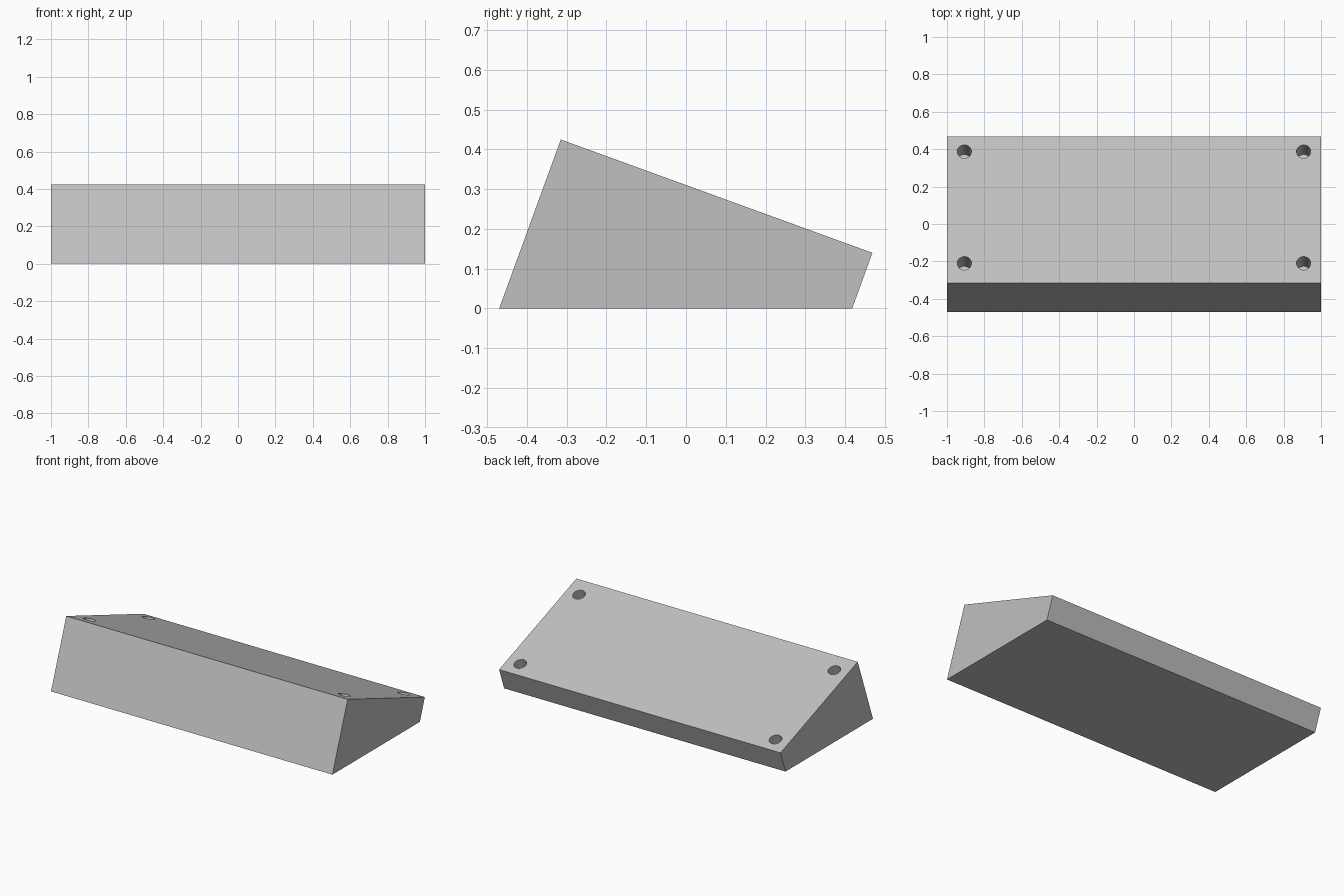
import bpy, bmesh, math
from mathutils import Matrix, Vector

cube = bpy.data.objects.get("Cube")
if cube:
    bpy.data.objects.remove(cube, do_unlink=True)

# Single plain grey finish
grey = bpy.data.materials.new("light_grey")
grey.use_nodes = True
colour = (0.53, 0.53, 0.53, 1)
grey.diffuse_color = colour
grey.node_tree.nodes["Principled BSDF"].inputs["Base Color"].default_value = colour

# Side profile (y, z): front foot, back foot, back top, front top
PROFILE = [(-0.47, 0), (0.418, 0), (0.469, 0.14), (-0.315, 0.425)]
back, front = Vector(PROFILE[2]), Vector(PROFILE[3])
slope = (front.y - back.y) / (back.x - front.x)
tilt = math.atan(slope)
HOLE_RADIUS, HOLE_DEPTH = 0.038, 0.15


def add_object(name, bm):
    bmesh.ops.recalc_face_normals(bm, faces=bm.faces)
    mesh = bpy.data.meshes.new(name)
    bm.to_mesh(mesh)
    bm.free()
    mesh.materials.append(grey)
    obj = bpy.data.objects.new(name, mesh)
    bpy.context.collection.objects.link(obj)
    return obj


# Wedge body, extruded across the width
bm = bmesh.new()
end = bm.faces.new([bm.verts.new((-1, y, z)) for y, z in PROFILE])
side = bmesh.ops.extrude_face_region(bm, geom=[end])["geom"]
bmesh.ops.translate(bm, vec=(2, 0, 0),
                    verts=[v for v in side if isinstance(v, bmesh.types.BMVert)])
body = add_object("wedge_body", bm)

# Four blind holes, drilled square to the sloping top
bm = bmesh.new()
for x in (-0.907, 0.907):
    for y in (-0.21, 0.387):
        z = back.y + (back.x - y) * slope
        place = (Matrix.Translation((x, y, z)) @ Matrix.Rotation(-tilt, 4, 'X'))
        bmesh.ops.create_cone(bm, cap_ends=True, segments=32, radius1=HOLE_RADIUS,
                              radius2=HOLE_RADIUS, depth=2 * HOLE_DEPTH, matrix=place)
cutter = add_object("hole_cutter", bm)
cutter.hide_render = True

drill = body.modifiers.new("holes", 'BOOLEAN')
drill.operation = 'DIFFERENCE'
drill.solver = 'EXACT'
drill.object = cutter
bpy.context.view_layer.objects.active = body
body.select_set(True)
cutter.select_set(False)
bpy.ops.object.modifier_apply(modifier=drill.name)
bpy.data.objects.remove(cutter, do_unlink=True)

# Smooth hole walls, crisp edges elsewhere
bpy.ops.object.shade_smooth_by_angle(angle=math.radians(30))
